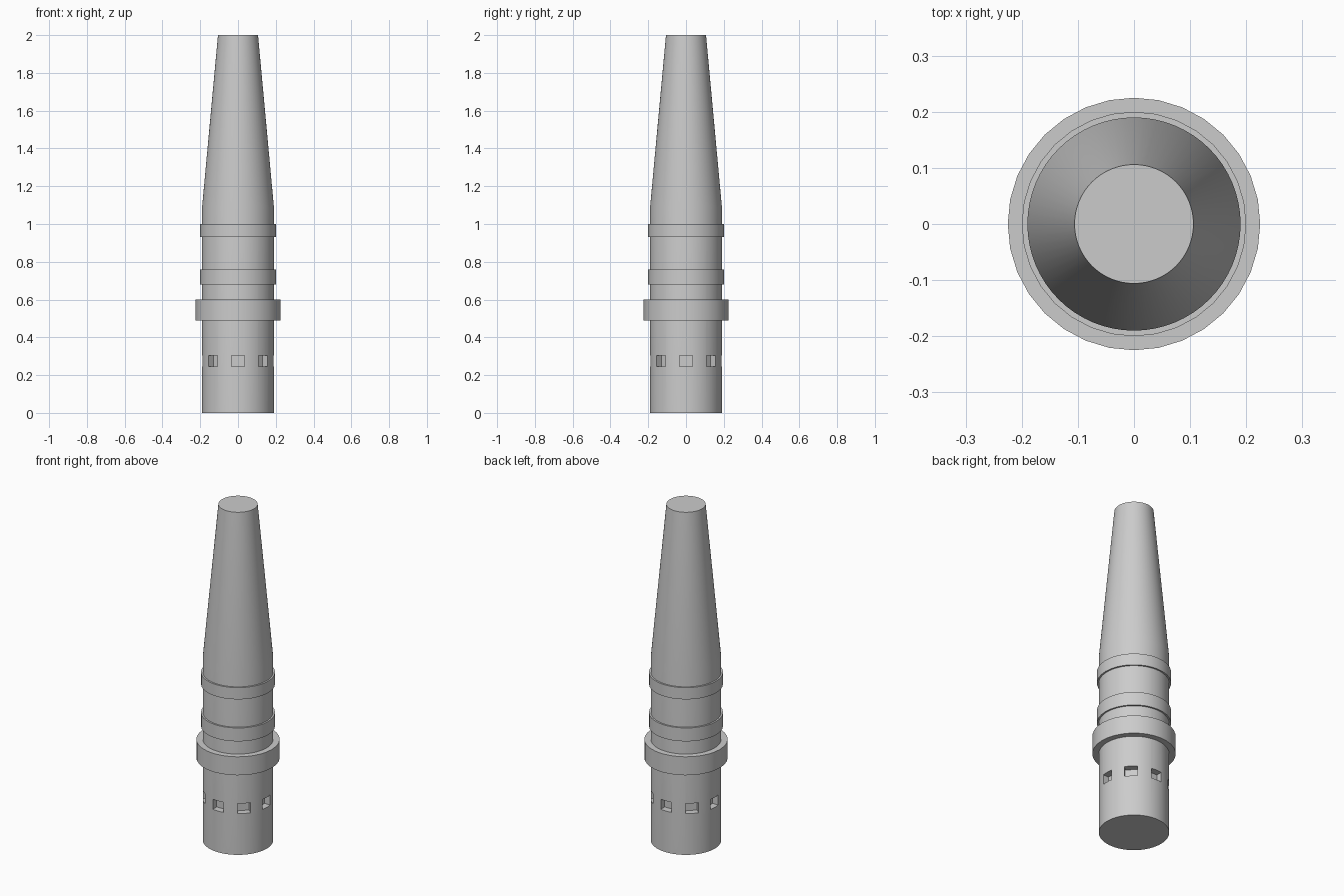
import bpy, bmesh, math
from mathutils import Matrix

if "Cube" in bpy.data.objects:
    bpy.data.objects.remove(bpy.data.objects["Cube"])


def link(name, bm):
    me = bpy.data.meshes.new(name)
    bmesh.ops.recalc_face_normals(bm, faces=bm.faces)
    bm.to_mesh(me)
    bm.free()
    ob = bpy.data.objects.new(name, me)
    bpy.context.collection.objects.link(ob)
    return ob


def lathe(name, profile, sides=32, closed=False):
    """Revolve (radius, z) points; caps the ends, or closes the loop for rings."""
    bm = bmesh.new()
    loops = [[bm.verts.new((r * math.cos(2 * math.pi * i / sides),
                            r * math.sin(2 * math.pi * i / sides), z))
              for i in range(sides)] for r, z in profile]
    pairs = list(zip(loops, loops[1:]))
    if closed:
        pairs.append((loops[-1], loops[0]))
    else:
        bm.faces.new(loops[0])
        bm.faces.new(loops[-1])
    for a, b in pairs:
        for i in range(sides):
            j = (i + 1) % sides
            bm.faces.new((a[i], a[j], b[j], b[i]))
    return link(name, bm)


def smooth(ob):
    bpy.ops.object.select_all(action='DESELECT')
    ob.select_set(True)
    bpy.context.view_layer.objects.active = ob
    bpy.ops.object.shade_smooth_by_angle(angle=math.radians(30))


# Main barrel: straight lower section, tapered upper section
body = lathe("tapered_barrel", [(0.19, 0), (0.19, 1.09), (0.106, 2.0)], 64)

# Eight shallow rectangular pockets around the lower barrel
bm = bmesh.new()
for k in range(8):
    m = (Matrix.Rotation(k * math.pi / 4, 4, 'Z')
         @ Matrix.Translation((0.2, 0, 0.275))
         @ Matrix.Diagonal((0.1, 0.07, 0.06, 1)))
    bmesh.ops.create_cube(bm, size=1, matrix=m)
cutter = link("pocket_cutter", bm)
cutter.hide_render = True
cutter.hide_viewport = False
mod = body.modifiers.new("pockets", 'BOOLEAN')
mod.object = cutter
mod.solver = 'EXACT'
bpy.ops.object.select_all(action='DESELECT')
body.select_set(True)
bpy.context.view_layer.objects.active = body
bpy.ops.object.modifier_apply(modifier=mod.name)
bpy.data.objects.remove(cutter)
smooth(body)

# Flange and two narrow bands
for name, r, z0, z1 in (("flange", 0.225, 0.49, 0.60),
                        ("lower_band", 0.20, 0.68, 0.76),
                        ("upper_band", 0.20, 0.93, 1.00)):
    smooth(lathe(name, [(0.18, z0), (r, z0), (r, z1), (0.18, z1)], 32, True))
